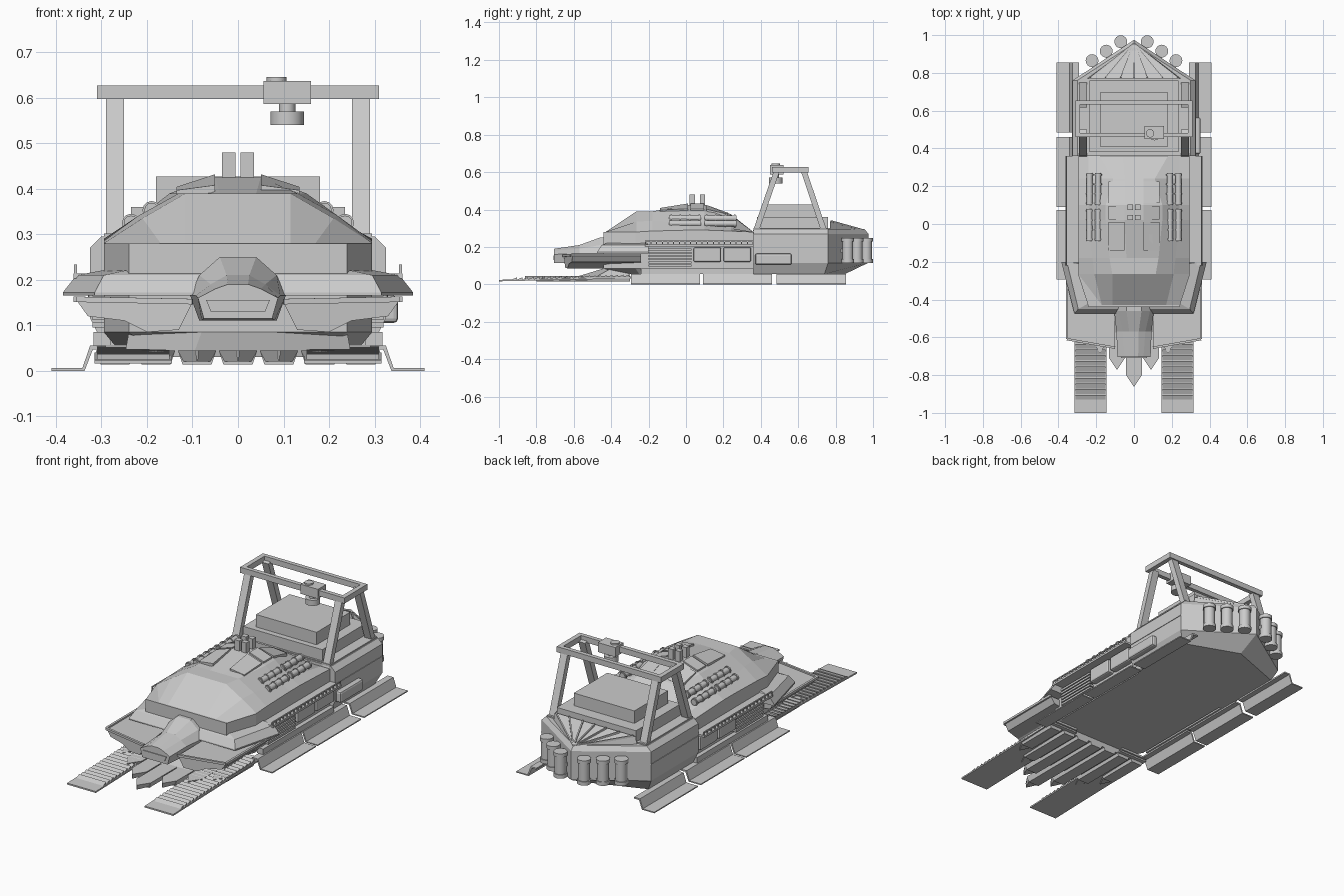
import bpy, bmesh, math
from mathutils import Vector

old = bpy.data.objects.get("Cube")
if old:
    bpy.data.objects.remove(old, do_unlink=True)

GREY = (0.6, 0.6, 0.6, 1)
paint = bpy.data.materials.new("light grey")
paint.use_nodes = True
paint.diffuse_color = GREY
paint.node_tree.nodes["Principled BSDF"].inputs["Base Color"].default_value = GREY


def finish(name, bm, bevel=0):
    bmesh.ops.recalc_face_normals(bm, faces=bm.faces)
    mesh = bpy.data.meshes.new(name)
    bm.to_mesh(mesh)
    bm.free()
    mesh.materials.append(paint)
    ob = bpy.data.objects.new(name, mesh)
    bpy.context.collection.objects.link(ob)
    if bevel:
        mod = ob.modifiers.new("edge", "BEVEL")
        mod.width, mod.segments = bevel, 2
    return ob


def loft(name, rings):
    """Skin a row of equal-length closed rings and cap both ends."""
    bm = bmesh.new()
    rows = [[bm.verts.new(p) for p in ring] for ring in rings]
    n = len(rows[0])
    for a, b in zip(rows, rows[1:]):
        for i in range(n):
            j = (i + 1) % n
            bm.faces.new((a[i], a[j], b[j], b[i]))
    bm.faces.new(rows[0])
    bm.faces.new(rows[-1])
    return finish(name, bm)


def mirrored(half):
    """Close a half outline of (x, other) pairs across x = 0."""
    return half + [(-x, v) for x, v in reversed(half) if x > 0]


def plan_loft(name, levels):
    return loft(name, [[(x, y, z) for x, y in mirrored(h)] for z, h in levels])


def section_loft(name, stations):
    return loft(name, [[(x, y, z) for x, z in mirrored(h)] for y, h in stations])


def box(name, x, y, z, bevel=0):
    bm = bmesh.new()
    bmesh.ops.create_cube(bm, size=1)
    for v in bm.verts:
        v.co = Vector([(a + b) / 2 + c * (b - a) for (a, b), c in zip((x, y, z), v.co)])
    return finish(name, bm, bevel)


def side_box(name, s, x, y, z, bevel=0):
    return box(name, sorted((s * x[0], s * x[1])), y, z, bevel)


def bar(name, a, b, width, depth):
    """Straight rectangular beam between two points."""
    a, b = Vector(a), Vector(b)
    bm = bmesh.new()
    bmesh.ops.create_cube(bm, size=1)
    turn = (b - a).to_track_quat("Z", "Y")
    for v in bm.verts:
        v.co = (a + b) / 2 + turn @ Vector((v.co.x * width, v.co.y * depth, v.co.z * (b - a).length))
    return finish(name, bm)


def rod(name, a, b, radius, sides=16):
    a, b = Vector(a), Vector(b)
    bm = bmesh.new()
    bmesh.ops.create_cone(bm, cap_ends=True, segments=sides, radius1=radius, radius2=radius, depth=(b - a).length)
    turn = (b - a).to_track_quat("Z", "Y")
    for v in bm.verts:
        v.co = (a + b) / 2 + turn @ v.co
    ob = finish(name, bm)
    bpy.ops.object.select_all(action="DESELECT")
    ob.select_set(True)
    bpy.context.view_layer.objects.active = ob
    bpy.ops.object.shade_smooth_by_angle(angle=math.radians(35))
    return ob


# Hull: faceted front half and wider rear half with a pointed stern
front_plan = [(.295, .38), (.295, -.27), (.24, -.44)]
plan_loft("front_hull", [(.055, [(.27, .38), (.27, -.25), (.2, -.37)]), (.085, front_plan), (.28, front_plan)])
rear_plan = [(.325, .36), (.325, .76), (0, .975)]
plan_loft("rear_hull", [(.055, [(.295, .36), (.295, .74), (0, .85)]), (.115, rear_plan),
                        (.27, rear_plan), (.295, [(.3, .36), (.3, .76), (0, .955)])])

# Faceted cabin roof
section_loft("cabin_roof", [
    (-.43, [(.24, .27), (.24, .28), (.17, .28), (.115, .28), (.04, .28)]),
    (-.265, [(.295, .27), (.295, .28), (.21, .335), (.115, .39), (.04, .39)]),
    (-.18, [(.295, .27), (.295, .285), (.22, .34), (.13, .39), (.04, .39)]),
    (.02, [(.295, .27), (.295, .29), (.24, .32), (.15, .39), (.05, .425)]),
    (.1, [(.295, .27), (.295, .29), (.24, .32), (.15, .39), (.05, .425)]),
    (.24, [(.295, .27), (.295, .285), (.24, .3), (.11, .37), (.05, .375)]),
    (.36, [(.295, .27), (.295, .28), (.24, .28), (.18, .28), (.06, .28)])])
for s in (-1, 1):
    # Raised roof panels and exhaust posts
    for y0, y1, drop0, drop1 in ((-.14, .01, .024, 0), (.025, .095, 0, 0), (.11, .225, .008, .05)):
        rim = [(s * .05, y0, .426 - drop0), (s * .135, y0, .398 - drop0 * .3),
               (s * .135, y1, .398 - drop1 * .6), (s * .05, y1, .426 - drop1)]
        loft("roof_panel", [[(x, y, z - .01) for x, y, z in rim], [(x, y, z + .006) for x, y, z in rim]])
    for y in (.02, .075):
        side_box("exhaust_post", s, (.006, .035), (y, y + .027), (.38, .48))
    # Paired storage rolls on the roof flanks
    for x, z in ((.235, .325), (.19, .353)):
        for y in (-.09, .1):
            rod("storage_roll", (s * x, y, z), (s * x, y + .17, z), .016, 12)
            for k in (.01, .06, .11, .16):
                rod("roll_band", (s * x, y + k - .004, z), (s * x, y + k + .004, z), .02, 12)

# Front bumper skirt and tapering nose
skirt_low = [(.385, -.2), (.315, -.475)]
skirt_top = [(.355, -.2), (.295, -.45)]
plan_loft("bumper_skirt", [(.165, skirt_low), (.172, skirt_low), (.21, skirt_top), (.222, [(.29, -.21), (.24, -.42)])])
section_loft("nose", [
    (-.705, [(.075, .115), (.088, .16), (.05, .18), (.022, .19)]),
    (-.57, [(.08, .11), (.093, .165), (.06, .19), (.025, .21)]),
    (-.46, [(.085, .11), (.105, .165), (.085, .21), (.04, .25)]),
    (-.4, [(.085, .11), (.105, .165), (.085, .21), (.04, .25)])])
loft("nose_window", [[(x, y - d, z) for x, y, z in
                      ((-.06, -.703, .13), (.06, -.703, .13), (.07, -.703, .155), (-.07, -.703, .155))] for d in (0, .006)])

for s in (-1, 1):
    # Front fender trays with a swept leading edge
    tray = [(.1, .15), (.13, .09), (.2, .085), (.25, .11), (.33, .12), (.355, .155)]
    loft("front_fender", [[(s * x, -.67 + x * .18 if lead else -.24, z) for x, z in tray] for lead in (1, 0)])
    bar("fender_rim", (s * .1, -.655, .152), (s * .355, -.61, .157), .012, .012)
    bar("fender_rim_side", (s * .355, -.61, .157), (s * .355, -.24, .157), .012, .012)

    # Slatted ramp
    bar("ramp", (s * .23, -1, .02), (s * .23, -.28, .036), .17, .008)
    for i in range(22):
        y = -.93 + i * .03
        z = .026 + i * .0008
        loft("ramp_slat", [[(s * x, y, z), (s * x, y + .026, z), (s * x, y + .026, z + .011)] for x in (.15, .31)])

    # Splayed ground skirts in three lengths
    sheet = [(.29, .055), (.325, .055), (.342, .006), (.41, .006), (.41, 0), (.337, 0), (.319, .047), (.29, .047)]
    for y in (-.295, .09, .485):
        loft("ground_skirt", [[(s * x, yy, z) for x, z in sheet] for yy in (y, y + .37)])

    # Side walkway, railing and sill
    side_box("walkway", s, (.28, .362), (-.22, .36), (.203, .214))
    side_box("handrail", s, (.354, .36), (-.22, .36), (.227, .233))
    for i in range(20):
        y = -.22 + i * .0303
        side_box("rail_post", s, (.354, .36), (y, y + .005), (.21, .23))
    side_box("sill", s, (.28, .318), (-.24, .36), (.055, .085))

    # Louvres, equipment lockers and rear panels
    for i in range(6):
        z = .095 + i * .017
        side_box("louvre", s, (.28, .32), (-.2, .03), (z, z + .011))
    for y in (.04, .2):
        side_box("side_locker", s, (.28, .33), (y, y + .148), (.12, .197), .008)
    side_box("hull_trim", s, (.32, .328), (.36, .76), (.2, .206))

    # Stern canisters with flanged ends
    for x, y in ((.07, .965), (.147, .915), (.222, .865)):
        rod("canister", (s * x, y, .12), (s * x, y, .245), .029)
        for z in (.115, .228):
            rod("canister_cap", (s * x, y, z), (s * x, y, z + .02), .034)
        side_box("canister_bracket", s, (x - .03, x), (y - .06, y), (.17, .19))

box("side_tool_case", (.31, .352), (.37, .565), (.105, .165), .01)

# Toothed plough under the nose
for i in range(-3, 4):
    x, tip = i * .09, -.86 + abs(i) * .09
    loft("plough_tooth", [[(x - .042, y, .044), (x + .042, y, .044), (x + .032, y, .014), (x - .032, y, .014)]
                          for y in (-.3, tip + .06)])
    loft("plough_tip", [[(x - w, y, .044), (x + w, y, .044), (x + w * .7, y, .02), (x - w * .7, y, .02)]
                        for w, y in ((.042, tip + .06), (.002, tip))])
plan_loft("plough_mount", [(.03, [(.25, -.3), (.25, -.5), (.1, -.62)]), (.085, [(.24, -.3), (.24, -.4), (.08, -.44)])])

# Rear deck blocks and sloping fan plates
box("deck_base", (-.245, .245), (.37, .77), (.28, .3))
box("deck_lower", (-.235, .235), (.38, .76), (.29, .36))
box("deck_upper", (-.18, .18), (.41, .695), (.355, .427))
loft("stern_fan", [[(-.25, .77, .28), (0, .965, .27), (.25, .77, .28)],
                   [(-.24, .77, .335), (0, .955, .285), (.24, .77, .335)]])
for x in (-.23, -.15, -.07, 0, .07, .15, .23):
    bar("fan_rib", (x, .775, .337), (0, .955, .287), .007, .01)

# Gantry legs and top frame
for s in (-1, 1):
    bar("gantry_front_leg", (s * .27, .372, .28), (s * .27, .485, .605), .04, .03)
    bar("gantry_rear_leg", (s * .27, .74, .28), (s * .27, .63, .605), .04, .03)
    side_box("gantry_side_beam", s, (.285, .31), (.46, .655), (.597, .627))
    side_box("leg_foot", s, (.245, .295), (.36, .76), (.28, .302))
for y in (.46, .632):
    box("gantry_cross_beam", (-.31, .31), (y, y + .023), (.597, .627))

# Hoist on the front cross beam
box("hoist_body", (.056, .16), (.45, .52), (.586, .637))
for name, x, z0, z1, r in (("hoist_cap", .085, .635, .645, .022), ("hoist_neck", .108, .565, .59, .018),
                           ("hoist_drum", .108, .54, .57, .037)):
    rod(name, (x, .48, z0), (x, .48, z1), r)
